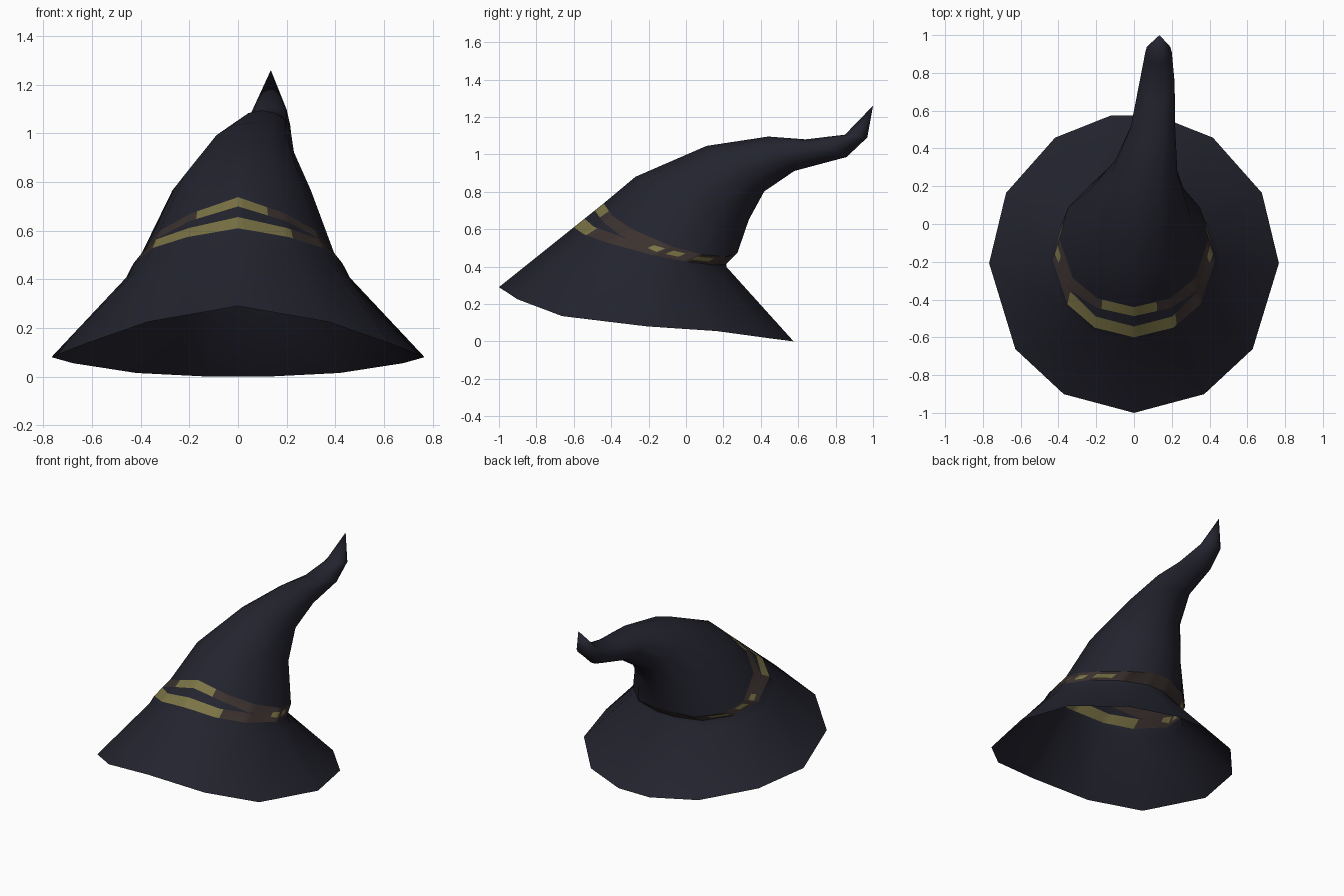
import bpy, bmesh, math
from mathutils import Vector

if "Cube" in bpy.data.objects:
    bpy.data.objects.remove(bpy.data.objects["Cube"])


def material(name, rgb):
    m = bpy.data.materials.new(name)
    m.diffuse_color = (*rgb, 1)
    m.use_nodes = True
    m.node_tree.nodes["Principled BSDF"].inputs["Base Color"].default_value = m.diffuse_color
    return m


MATS = [material("dark_navy_cloth", (0.017, 0.017, 0.028)),
        material("brown_leather", (0.045, 0.032, 0.029)),
        material("dull_gold", (0.20, 0.175, 0.062))]
CLOTH, LEATHER, GOLD = 0, 1, 2

# thirteen sides, measured from the front and mirrored left to right
HALF = [0, 29, 55, 90, 118, 147, 171]
ANGLES = HALF + [360 - a for a in reversed(HALF[1:])]


def ring(front, back, cx, r, sag=0.0):
    """Tilted loop through a front and a back (y, z) point, dipping at the sides."""
    pts = []
    for deg in ANGLES:
        a = math.radians(deg)
        t = (1 - math.cos(a)) / 2
        pts.append(Vector((cx + r * math.sin(a),
                           front[0] + (back[0] - front[0]) * t,
                           front[1] + (back[1] - front[1]) * t + sag * abs(math.sin(a)))))
    return pts


def subdivide(pts, k):
    n = len(pts)
    return [pts[i].lerp(pts[(i + 1) % n], j / k) for i in range(n) for j in range(k)]


def loft(name, rings, rule=None):
    bm = bmesh.new()
    rows = [[bm.verts.new(p) for p in r] for r in rings]
    n = len(rows[0])
    for k in range(len(rows) - 1):
        for i in range(n):
            j = (i + 1) % n
            f = bm.faces.new((rows[k][i], rows[k][j], rows[k + 1][j], rows[k + 1][i]))
            f.smooth = True
            if rule:
                f.material_index = rule(k, i * 360 / n, f.calc_center_median())
    bmesh.ops.remove_doubles(bm, verts=bm.verts, dist=0.0005)
    me = bpy.data.meshes.new(name)
    bm.to_mesh(me)
    bm.free()
    for m in MATS:
        me.materials.append(m)
    ob = bpy.data.objects.new(name, me)
    bpy.context.collection.objects.link(ob)
    return ob


# band limits shared by brim, band and crown
band_low = ring((-0.60, 0.61), (0.22, 0.42), 0.0, 0.43, -0.05)
band_top = ring((-0.44, 0.738), (0.28, 0.49), 0.0, 0.395, -0.105)

# brim: pointed front, drooping rim
rim = ring((-1.0, 0.29), (0.585, 0.0), 0.0, 0.767)
rim_z = [0.29, 0.225, 0.135, 0.08, 0.055, 0.015, 0.0]
for i, p in enumerate(rim):
    p.z = rim_z[min(i, 13 - i)]
crease = ring((-0.62, 0.594), (0.223, 0.41), 0.0, 0.46, -0.095)
loft("brim", [rim, crease, band_low])

# band: two straps at the front that join into one around the back
low_frac = [0.36, 0.38, 0.50, 0.30, 0.30, 0.30, 0.30]
top_frac = [0.70, 0.68, 0.53, 0.72, 0.72, 0.72, 0.72]


def between(frac):
    return [a.lerp(b, frac[min(i, 13 - i)])
            for i, (a, b) in enumerate(zip(band_low, band_top))]


def band_colour(strip, _, c):
    if c.y < -0.33:                                   # split front part
        if strip == 1:
            return CLOTH
        lo, hi = ((-0.34, 0.22) if strip == 0 else (-0.18, 0.12))
        return GOLD if lo < c.x < hi else LEATHER
    if strip == 1 and abs(c.x) > 0.2:                 # studs on the sides
        for y, w in ((-0.16, 0.03), (-0.05, 0.03), (0.085, 0.045)):
            if abs(c.y - y) < w:
                return GOLD
    return LEATHER


band = [band_low, between(low_frac), between(top_frac), band_top]
loft("hat_band", [subdivide(r, 8) for r in band], band_colour)

# crown: bends backwards and ends in an upturned point
loft("crown", [
    band_top,
    ring((-0.27, 0.88), (0.34, 0.65), 0.015, 0.285),
    ring((0.11, 1.045), (0.42, 0.80), 0.055, 0.175),
    ring((0.44, 1.095), (0.58, 0.91), 0.10, 0.118),
    ring((0.64, 1.08), (0.86, 0.985), 0.122, 0.093),
    ring((0.85, 1.105), (0.97, 1.09), 0.13, 0.07),
    ring((1.0, 1.26), (1.0, 1.26), 0.135, 0.0),
])
